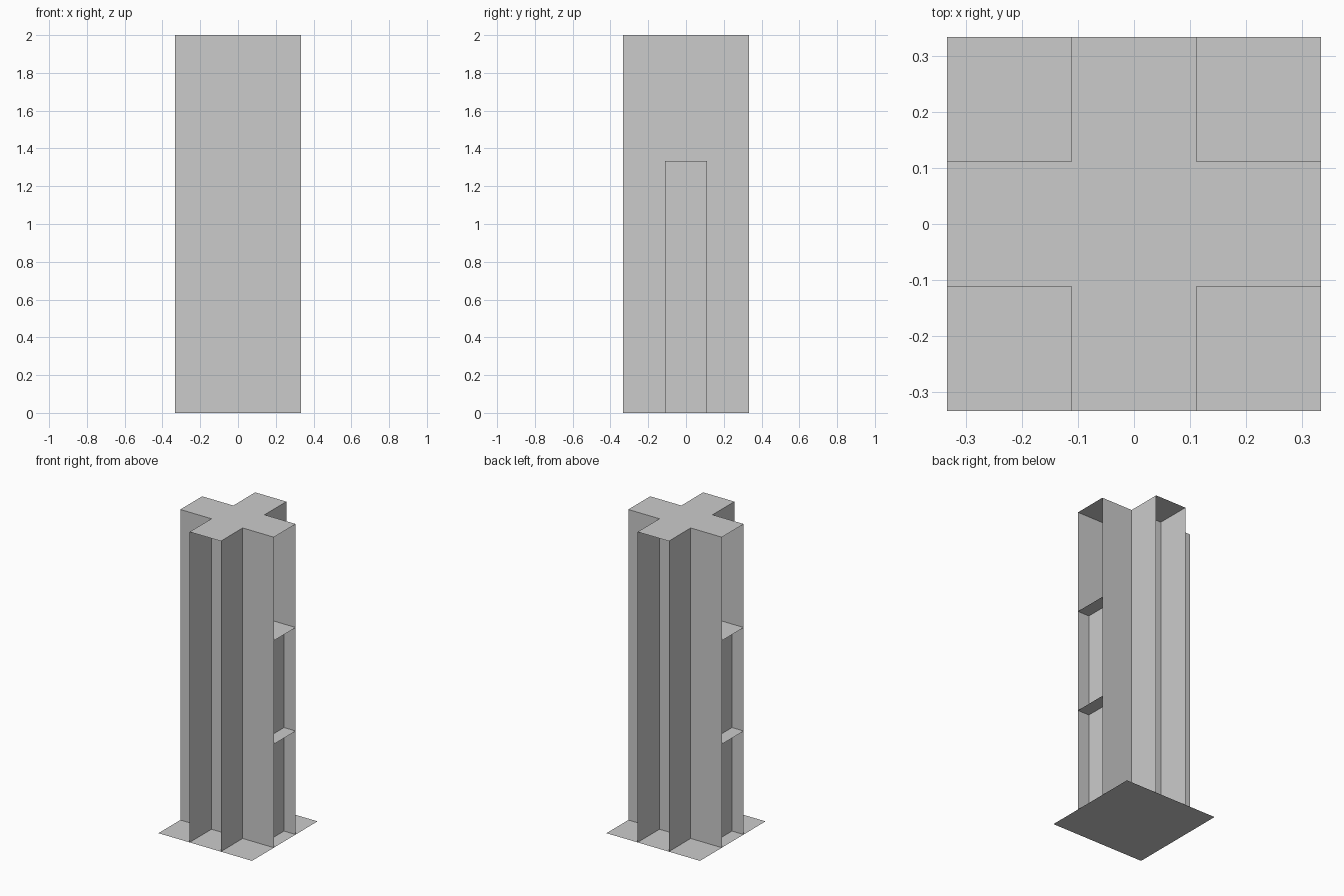
import bpy, bmesh
from mathutils import Vector

if "Cube" in bpy.data.objects:
    bpy.data.objects.remove(bpy.data.objects["Cube"])

T = 2 / 3          # storey height and overall width
W = T / 2          # half width
N = T / 6          # half width of each arm
P = 0.25           # inset of the lower bay panels


def plate(name, centre, u, v):
    """Flat sheet spanned by the half-extents u and v."""
    c, u, v = Vector(centre), Vector(u), Vector(v)
    bm = bmesh.new()
    bm.faces.new([bm.verts.new(p) for p in (c - u - v, c + u - v, c + u + v, c - u + v)])
    mesh = bpy.data.meshes.new(name)
    bm.to_mesh(mesh)
    bm.free()
    obj = bpy.data.objects.new(name, mesh)
    bpy.context.collection.objects.link(obj)
    return obj


# Square foot plate
plate("base_plate", (0, 0, 0), (W, 0, 0), (0, W, 0))

# Crossed pairs of full-height walls
for s, side in ((-1, "a"), (1, "b")):
    plate("long_wall_" + side, (0, s * N, 1), (s * W, 0, 0), (0, 0, -1))
    plate("cross_wall_" + side, (s * N, 0, 1), (0, s * W, 0), (0, 0, 1))

# Roof: one long strip plus a cap over each channel
plate("long_roof", (0, 0, 2), (W, 0, 0), (0, N, 0))
for s, side in ((-1, "front"), (1, "back")):
    plate(side + "_channel_cap", (0, s * (W + N) / 2, 2), (N, 0, 0), (0, (W - N) / 2, 0))

# Side bays: recessed panels below, two shelves, open niche above
for s, side in ((-1, "left"), (1, "right")):
    plate(side + "_bay_panel", (s * P, 0, T), (0, s * N, 0), (0, 0, T))
    plate(side + "_upper_shelf", (s * (W + N) / 2, 0, 2 * T), ((W - N) / 2, 0, 0), (0, N, 0))
    plate(side + "_lower_shelf", (s * (W + P) / 2, 0, T), ((W - P) / 2, 0, 0), (0, N, 0))
